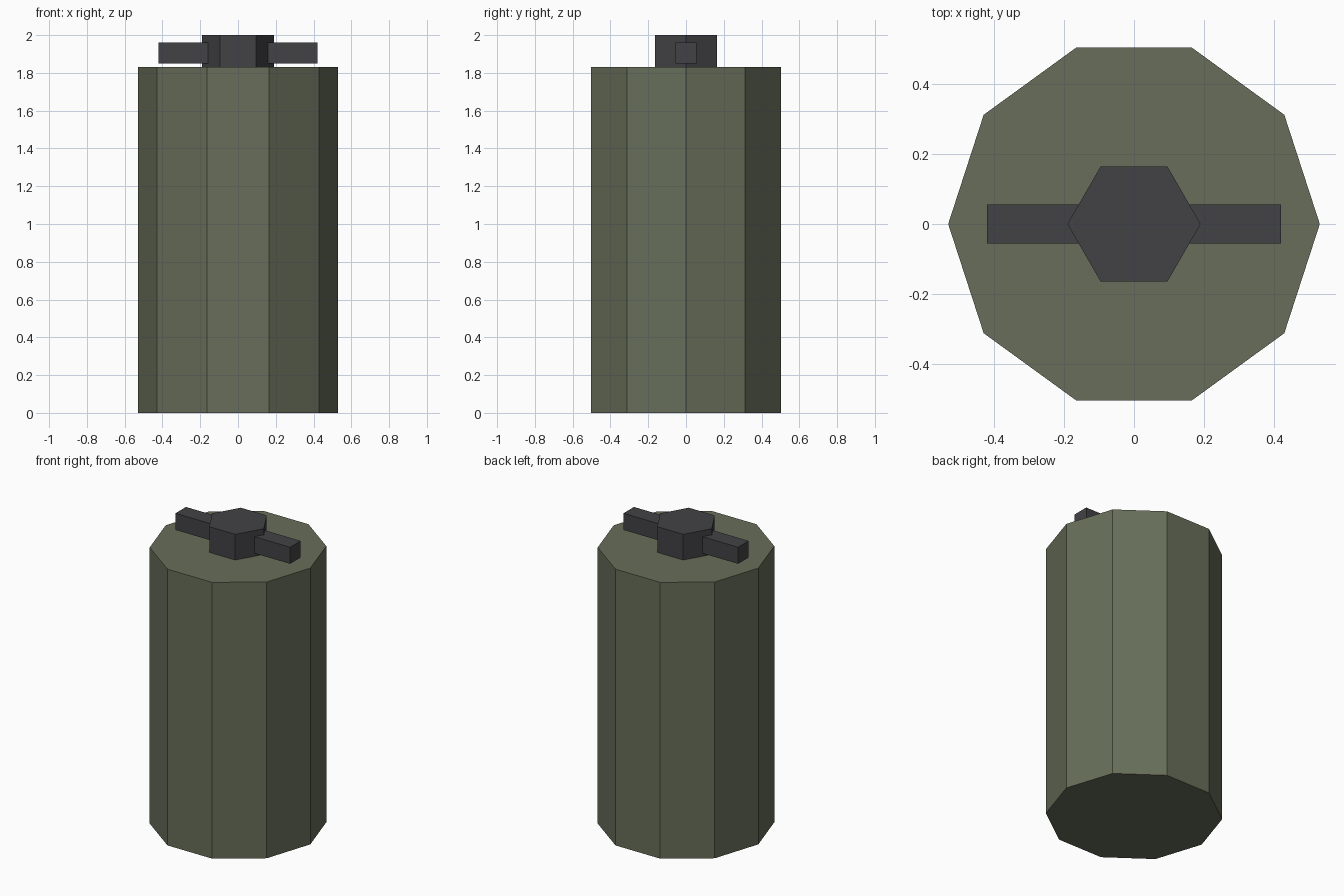
import bpy
import bmesh
from math import cos, sin, tau

if "Cube" in bpy.data.objects:
    bpy.data.objects.remove(bpy.data.objects["Cube"])


def material(name, color):
    mat = bpy.data.materials.new(name)
    mat.diffuse_color = (*color, 1)
    mat.use_nodes = True
    mat.node_tree.nodes["Principled BSDF"].inputs["Base Color"].default_value = mat.diffuse_color
    return mat


def prism(name, outline, z0, z1, mat):
    """Extrude a flat outline from z0 up to z1."""
    bm = bmesh.new()
    base = bm.faces.new([bm.verts.new((x, y, z0)) for x, y in outline])
    top = bmesh.ops.extrude_face_region(bm, geom=[base], use_keep_orig=True)
    verts = [v for v in top["geom"] if isinstance(v, bmesh.types.BMVert)]
    bmesh.ops.translate(bm, verts=verts, vec=(0, 0, z1 - z0))
    bmesh.ops.recalc_face_normals(bm, faces=bm.faces)
    mesh = bpy.data.meshes.new(name)
    bm.to_mesh(mesh)
    bm.free()
    mesh.materials.append(mat)
    obj = bpy.data.objects.new(name, mesh)
    bpy.context.collection.objects.link(obj)
    return obj


def polygon(sides, radius):
    return [(radius * cos(tau * i / sides), radius * sin(tau * i / sides))
            for i in range(sides)]


green = material("olive_green", (0.135, 0.155, 0.1))
dark = material("dark_metal", (0.055, 0.055, 0.06))

# Ten-sided canister
prism("canister_body", polygon(10, 0.53), 0, 1.83, green)

# Hexagonal valve cap
prism("valve_cap", polygon(6, 0.19), 1.83, 2.0, dark)

# Square crossbar handle through the cap
prism("crossbar_handle",
      [(-0.42, -0.055), (0.42, -0.055), (0.42, 0.055), (-0.42, 0.055)],
      1.85, 1.96, dark)
